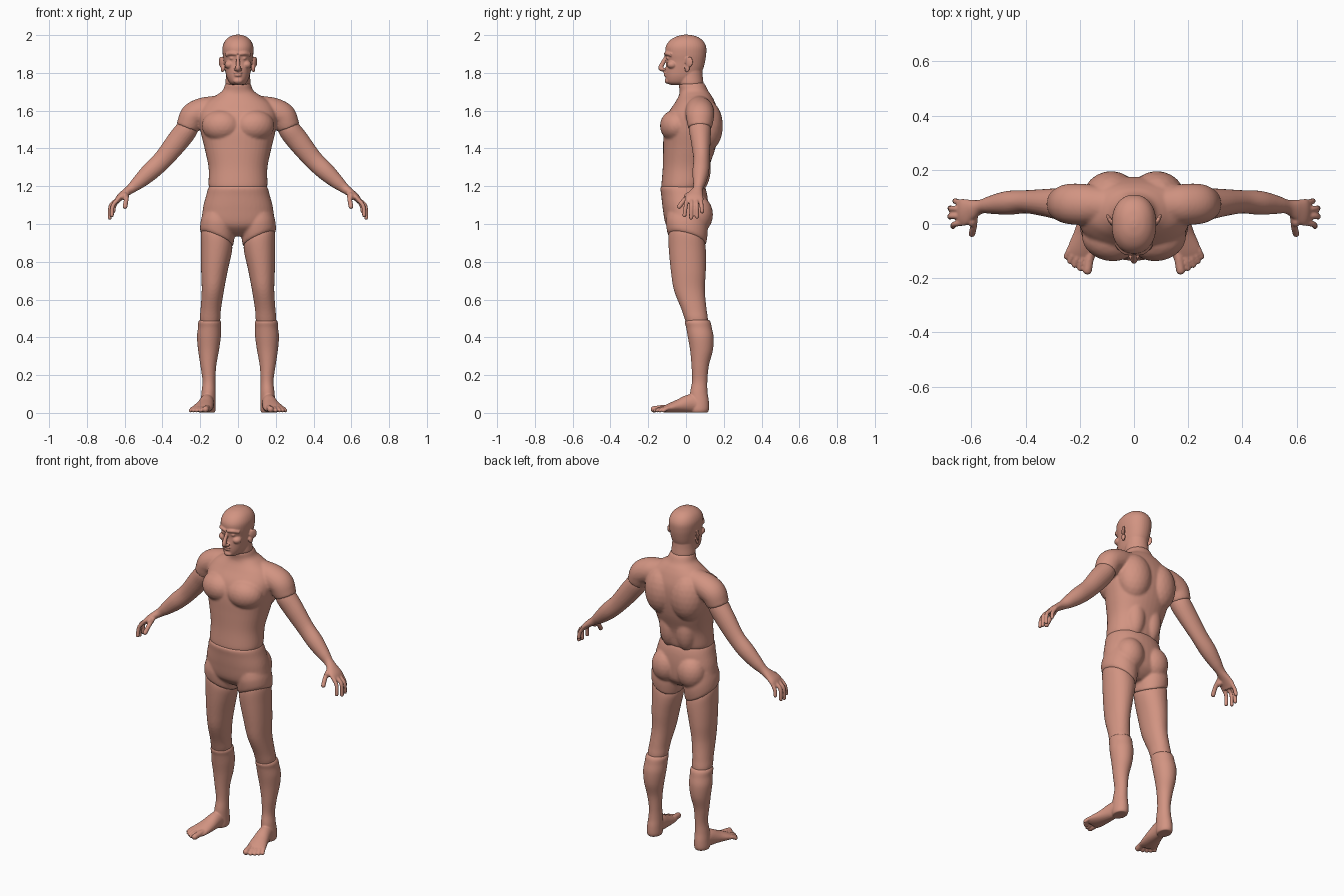
import bpy, bmesh, math
from mathutils import Vector, Matrix

skin_mat = bpy.data.materials.new("skin")
skin_mat.diffuse_color = (0.645, 0.296, 0.223, 1)


def spline(keys, steps=6):
    """Catmull-Rom interpolation of equal-length tuples."""
    k = [keys[0]] + list(keys) + [keys[-1]]
    out = []
    for i in range(1, len(k) - 2):
        for j in range(steps):
            t = j / steps
            out.append([0.5 * (2 * b + (c - a) * t + (2 * a - 5 * b + 4 * c - d) * t * t
                               + (3 * b - a - 3 * c + d) * t ** 3)
                        for a, b, c, d in zip(k[i - 1], k[i], k[i + 1], k[i + 2])])
    return out + [list(keys[-1])]


def bridge(bm, rings):
    vs = [[bm.verts.new(p) for p in r] for r in rings]
    n = len(vs[0])
    for a, b in zip(vs, vs[1:]):
        for i in range(n):
            bm.faces.new((a[i], a[(i + 1) % n], b[(i + 1) % n], b[i]))
    bm.faces.new(vs[0][::-1])
    bm.faces.new(vs[-1])


def circle(e=2.0, n=40):
    for i in range(n):
        c, s = math.cos(math.tau * i / n), math.sin(math.tau * i / n)
        yield (math.copysign(abs(c) ** (2 / e), c), math.copysign(abs(s) ** (2 / e), s))


def loft(bm, keys, e=2.0, slope=(0, 0)):
    """Stacked sections: z, centre x, half width, front y, back y, slope amount."""
    rings = []
    for z, cx, rx, y0, y1, f in spline(keys):
        cy, ry = (y0 + y1) / 2, (y1 - y0) / 2
        rings.append([(cx + rx * u, cy + ry * v, z + f * (slope[0] * rx * u + slope[1] * ry * v))
                      for u, v in circle(e)])
    bridge(bm, rings)


def tube(bm, keys, ref=(0, 1, 0), s=1):
    """Sections along a path: x, y, z, radius along ref, radius across."""
    k = spline(keys)
    pts = [Vector((s * q[0], q[1], q[2])) for q in k]
    rings = []
    for i, q in enumerate(k):
        t = (pts[min(i + 1, len(k) - 1)] - pts[max(i - 1, 0)]).normalized()
        side = Vector(ref)
        side = (side - t * side.dot(t)).normalized()
        up = t.cross(side)
        rings.append([pts[i] + side * (q[3] * u) + up * (q[4] * v) for u, v in circle(n=24)])
    bridge(bm, rings)


def ball(bm, c, r, tilt=0):
    m = Matrix.Translation(c) @ Matrix.Rotation(tilt, 4, 'Z') @ Matrix.Diagonal((*r, 1))
    bmesh.ops.create_icosphere(bm, subdivisions=3, radius=1, matrix=m)


def digit(bm, pts, r, ref):
    tube(bm, [(*p, r, r) for p in pts], ref)
    ball(bm, pts[-1], (r, r, r))


def finish(name, bm, voxel, smooth, s=1):
    """Fuse the overlapping masses into one smooth skin."""
    if s < 0:
        bmesh.ops.scale(bm, vec=(-1, 1, 1), verts=bm.verts)
    bmesh.ops.recalc_face_normals(bm, faces=bm.faces)
    me = bpy.data.meshes.new(name)
    bm.to_mesh(me)
    bm.free()
    me.materials.append(skin_mat)
    ob = bpy.data.objects.new(name, me)
    bpy.context.collection.objects.link(ob)
    rm = ob.modifiers.new("fuse", 'REMESH')
    rm.mode = 'VOXEL'
    rm.voxel_size = voxel
    rm.use_smooth_shade = True
    sm = ob.modifiers.new("soften", 'SMOOTH')
    sm.factor = 0.5
    sm.iterations = smooth


# head with neck, face and ears
bm = bmesh.new()
loft(bm, [(1.737, 0, .03, -.085, .03, 0), (1.75, 0, .047, -.102, .05, 0), (1.78, 0, .061, -.108, .07, 0),
          (1.82, 0, .069, -.108, .09, 0), (1.86, 0, .075, -.104, .101, 0), (1.90, 0, .081, -.109, .107, 0),
          (1.94, 0, .081, -.107, .106, 0), (1.972, 0, .067, -.085, .088, 0), (1.993, 0, .042, -.05, .056, 0),
          (2.002, 0, .012, -.012, .015, 0)], 2.2)
loft(bm, [(1.735, 0, .06, -.035, .086, 0), (1.745, 0, .067, -.042, .092, 0), (1.79, 0, .063, -.045, .088, 0),
          (1.86, 0, .06, -.04, .085, 0)])
tube(bm, [(0, -.1, 1.895, .008, .008), (0, -.119, 1.86, .010, .011), (0, -.134, 1.826, .013, .013),
          (0, -.118, 1.814, .012, .008)], (1, 0, 0))                                   # nose
ball(bm, (0, -.107, 1.801), (.024, .012, .006))                                        # upper lip
ball(bm, (0, -.106, 1.787), (.021, .012, .006))                                        # lower lip
ball(bm, (0, -.096, 1.758), (.026, .017, .016))                                        # chin
for s in (1, -1):
    tube(bm, [(.004, -.107, 1.899, .010, .010), (.035, -.101, 1.903, .010, .011),
              (.062, -.075, 1.895, .010, .010)], (0, 0, 1), s)                         # brow
    ball(bm, (s * .045, -.073, 1.843), (.026, .028, .022))                             # cheek
    ball(bm, (s * .031, -.091, 1.877), (.014, .013, .008))                             # eye
    ball(bm, (s * .013, -.116, 1.819), (.009, .012, .008))                             # nostril
    ball(bm, (s * .090, .016, 1.858), (.008, .023, .029), s * -.45)                    # ear
    ball(bm, (s * .082, .006, 1.824), (.009, .014, .022), s * -.3)
finish("head", bm, .004, 2)

# torso with short sleeves
bm = bmesh.new()
loft(bm, [(1.186, 0, .150, -.128, .095, 0), (1.21, 0, .156, -.13, .106, 0), (1.30, 0, .156, -.123, .122, 0),
          (1.40, 0, .177, -.121, .155, 0), (1.50, 0, .200, -.118, .172, 0), (1.58, 0, .205, -.098, .172, 0),
          (1.64, 0, .175, -.06, .155, 0), (1.68, 0, .118, -.038, .135, 0), (1.705, 0, .083, -.034, .117, 0),
          (1.735, 0, .070, -.038, .103, 0), (1.748, 0, .064, -.034, .094, 0)], 2.2)
for s in (1, -1):
    ball(bm, (s * .088, -.055, 1.52), (.105, .082, .085), s * .2)                      # chest
    ball(bm, (s * .088, .105, 1.52), (.10, .090, .14), s * -.2)                        # shoulder blade
    ball(bm, (s * .055, .07, 1.30), (.06, .062, .13))                                  # lower back
    tube(bm, [(.02, .06, 1.645, .06, .05), (.13, .07, 1.61, .07, .068), (.185, .072, 1.598, .076, .071),
              (.235, .074, 1.573, .075, .071), (.258, .074, 1.532, .068, .065),
              (.268, .074, 1.508, .062, .060)], s=s)                                   # sleeve
finish("torso", bm, .007, 5)

# pelvis with short leg stubs
bm = bmesh.new()
loft(bm, [(1.205, 0, .145, -.12, .09, 0), (1.192, 0, .157, -.135, .102, 0), (1.15, 0, .169, -.131, .113, 0),
          (1.08, 0, .186, -.123, .118, 0), (1.0, 0, .185, -.108, .112, 0), (.96, 0, .11, -.075, .085, 0),
          (.935, 0, .04, -.04, .05, 0)], 2.2)
for s in (1, -1):
    ball(bm, (s * .085, .062, 1.05), (.085, .081, .10))                                # buttock
    loft(bm, [(1.06, s * .10, .085, -.10, .105, 0), (.99, s * .107, .09, -.106, .115, .7),
              (.935, s * .112, .089, -.10, .109, 1), (.918, s * .112, .083, -.092, .102, 1)],
         2.1, (s * .42, -.25))
finish("pelvis", bm, .007, 4)

for s, side in ((1, "left"), (-1, "right")):
    # thigh
    bm = bmesh.new()
    loft(bm, [(.95, .112, .070, -.08, .09, 1), (.915, .113, .083, -.093, .102, 1), (.85, .116, .080, -.091, .106, .5),
              (.75, .125, .070, -.08, .105, 0), (.65, .133, .059, -.064, .100, 0), (.55, .144, .054, -.025, .109, 0),
              (.50, .148, .055, -.008, .116, 0), (.46, .150, .048, .005, .115, 0)], 2.1, (.42, -.25))
    finish(side + "_thigh", bm, .007, 3, s)

    # lower leg and foot
    bm = bmesh.new()
    loft(bm, [(.493, .15, .053, .0, .122, 0), (.478, .15, .061, -.006, .131, 0), (.45, .151, .061, .001, .137, 0),
              (.40, .154, .063, .010, .146, 0), (.33, .156, .055, .022, .142, 0), (.25, .157, .042, .029, .121, 0),
              (.17, .154, .034, .032, .113, 0), (.11, .156, .037, .022, .114, 0), (.06, .158, .040, .02, .121, 0),
              (.02, .159, .041, .02, .122, 0), (.002, .159, .036, .025, .115, 0)])
    tube(bm, [(.158, .09, .036, .036, .035), (.164, .03, .05, .038, .049), (.176, -.04, .036, .047, .035),
              (.191, -.095, .024, .054, .023), (.197, -.125, .018, .05, .014)], (1, 0, 0))
    for i, (bx, by, tx, ty) in enumerate([(.16, -.09, .172, -.170), (.185, -.10, .199, -.164), (.203, -.10, .219, -.152),
                                          (.218, -.09, .236, -.138), (.229, -.075, .250, -.120)]):
        r = .0105 if i else .017
        digit(bm, [(bx, by, .026), ((bx + tx) / 2, (by + ty) / 2, .024), (tx, ty, r + .002)], r, (1, 0, 0))
    finish(side + "_lower_leg", bm, .0045, 2, s)

    # arm and hand
    bm = bmesh.new()
    tube(bm, [(.245, .073, 1.55, .05, .05), (.272, .074, 1.50, .058, .058), (.318, .078, 1.44, .052, .059),
              (.395, .082, 1.345, .043, .051), (.465, .078, 1.277, .044, .048), (.525, .071, 1.222, .034, .037),
              (.565, .064, 1.188, .026, .026), (.600, .053, 1.162, .038, .021), (.628, .044, 1.138, .050, .018),
              (.646, .040, 1.115, .048, .013)])
    for y0, y1, tip, x1 in [(.079, .085, 1.066, .660), (.055, .058, 1.038, .678),
                            (.030, .027, 1.033, .679), (.006, -.008, 1.046, .668)]:
        digit(bm, [(.630, y0, 1.135), (x1 - .006, (y0 + y1) / 2, 1.098), (x1, y1, tip)], .0108, (0, 1, 0))
    digit(bm, [(.588, .03, 1.160), (.592, -.008, 1.128), (.598, -.036, 1.092)], .0125, (0, 1, 0))
    ball(bm, (.598, .015, 1.146), (.018, .026, .022))                                  # thumb base
    finish(side + "_arm", bm, .0045, 2, s)
